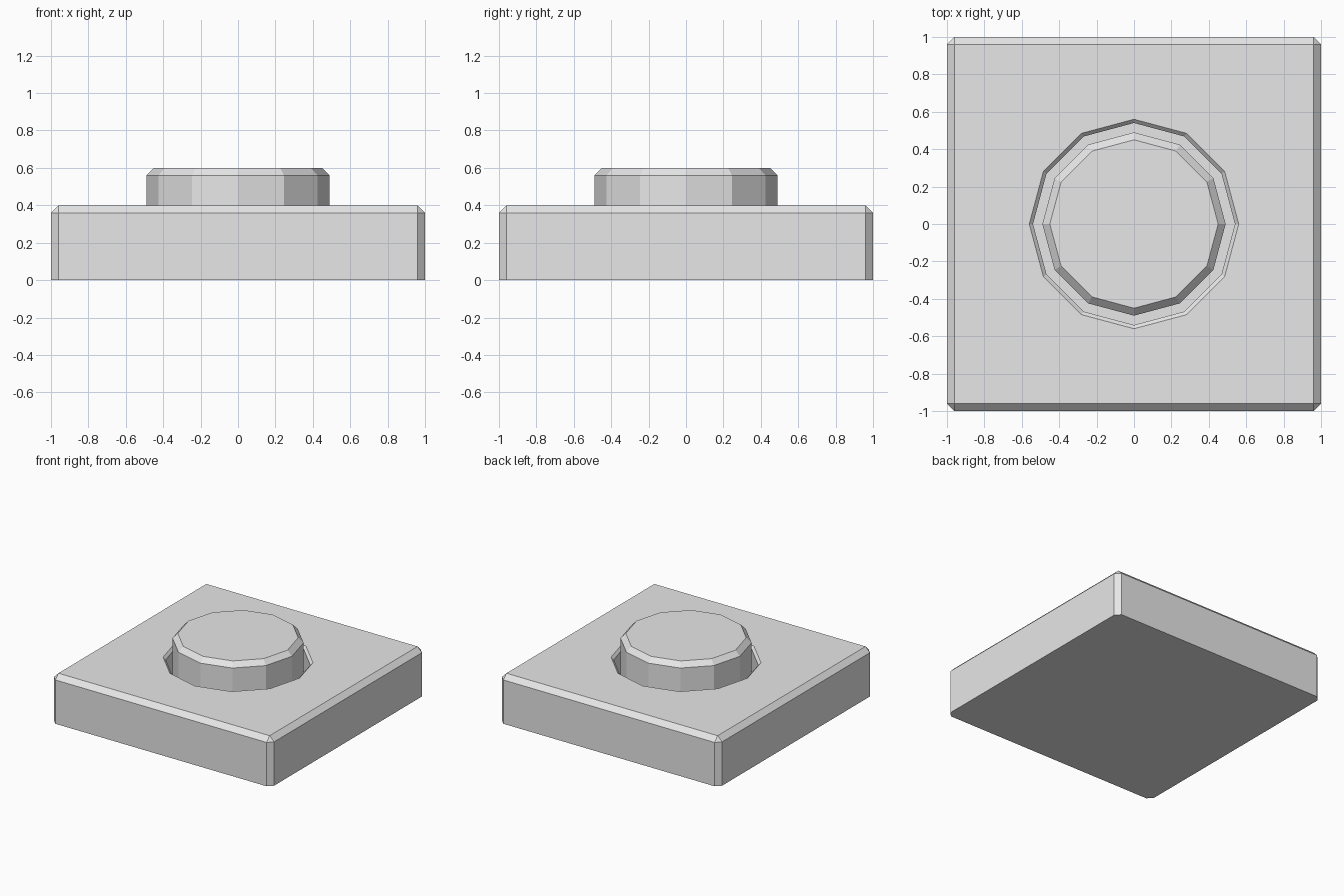
import bpy, bmesh
from math import cos, sin, tau

cube = bpy.data.objects.get("Cube")
if cube:
    bpy.data.objects.remove(cube, do_unlink=True)

SIDES = 12
HEIGHT = 0.4
BEVEL = 0.04
RECESS_FLOOR = 0.2

grey = bpy.data.materials.new("plain grey")
grey.use_nodes = True
colour = (0.8, 0.8, 0.8, 1)
grey.diffuse_color = colour
grey.node_tree.nodes["Principled BSDF"].inputs["Base Color"].default_value = colour


def finish(bm, name):
    bmesh.ops.recalc_face_normals(bm, faces=bm.faces)
    mesh = bpy.data.meshes.new(name)
    bm.to_mesh(mesh)
    bm.free()
    mesh.materials.append(grey)
    obj = bpy.data.objects.new(name, mesh)
    bpy.context.collection.objects.link(obj)
    return obj


def turned(name, profile):
    """Closed solid with flat sides from (radius, height) rings."""
    bm = bmesh.new()
    rings = [[bm.verts.new((r * cos(tau * i / SIDES), r * sin(tau * i / SIDES), z))
              for i in range(SIDES)] for r, z in profile]
    for low, high in zip(rings, rings[1:]):
        for i in range(SIDES):
            j = (i + 1) % SIDES
            bm.faces.new((low[i], low[j], high[j], high[i]))
    bm.faces.new(rings[0])
    bm.faces.new(rings[-1])
    return finish(bm, name)


# Square base, chamfered everywhere except around the underside
bm = bmesh.new()
bmesh.ops.create_cube(bm, size=2)
for v in bm.verts:
    v.co.z = HEIGHT if v.co.z > 0 else 0
edges = [e for e in bm.edges if any(v.co.z > 0 for v in e.verts)]
bmesh.ops.bevel(bm, geom=edges, offset=BEVEL, segments=1, affect='EDGES')
base = finish(bm, "base")

# Round recess with a chamfered rim, cut into the base
cutter = turned("recess_cutter", [(0.54, RECESS_FLOOR), (0.54, HEIGHT - 0.02),
                                  (0.56, HEIGHT), (0.56, HEIGHT + 0.1)])
cutter.hide_render = True
cutter.hide_set(True)
cut = base.modifiers.new("recess", 'BOOLEAN')
cut.operation = 'DIFFERENCE'
cut.solver = 'EXACT'
cut.object = cutter

# Button standing in the recess
turned("button", [(0.49, RECESS_FLOOR), (0.49, 0.6 - BEVEL), (0.49 - BEVEL, 0.6)])
